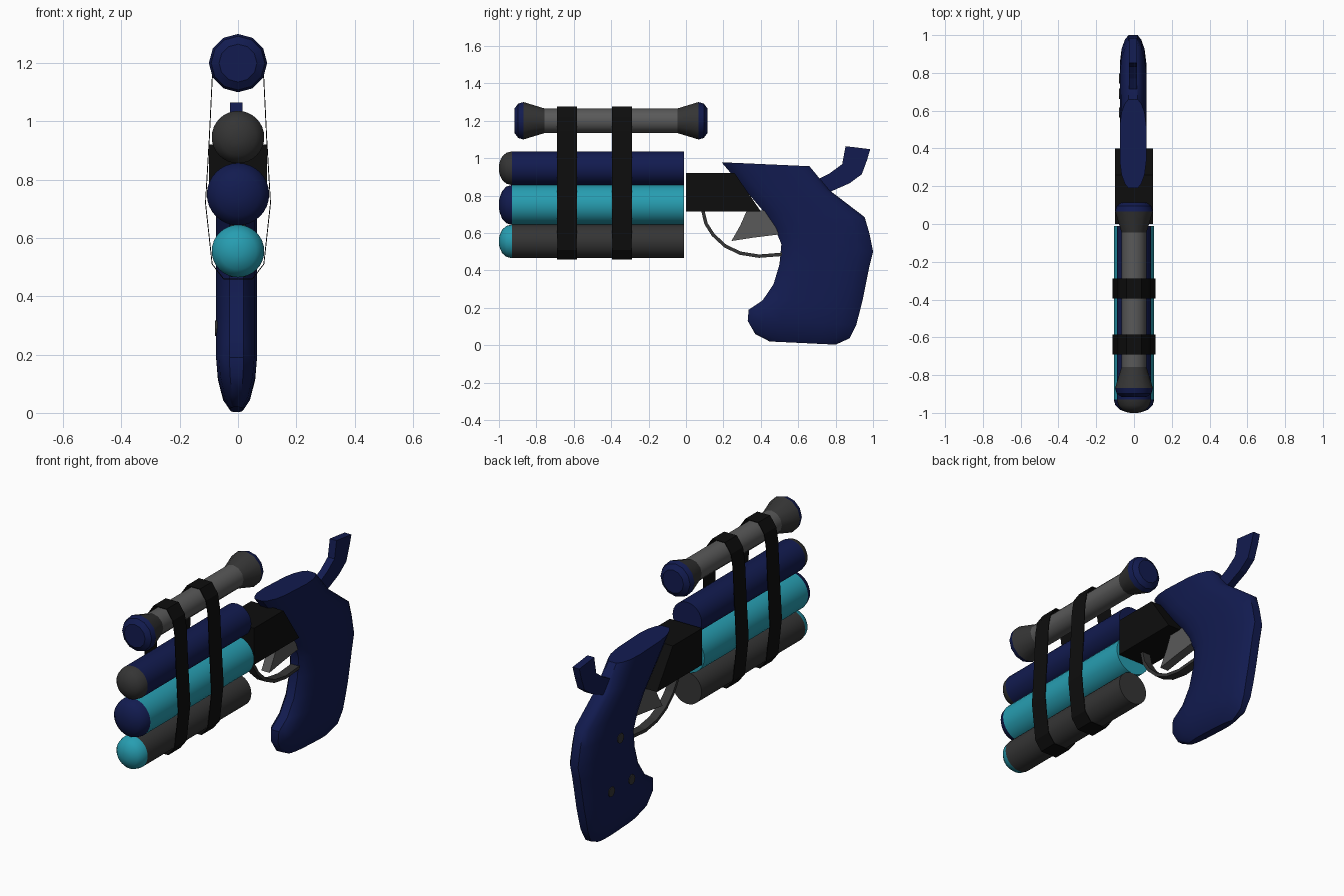
import bpy, bmesh, math

if "Cube" in bpy.data.objects:
    bpy.data.objects.remove(bpy.data.objects["Cube"])


def make_mat(name, col):
    m = bpy.data.materials.new(name)
    m.diffuse_color = (*col, 1)
    m.use_nodes = True
    m.node_tree.nodes["Principled BSDF"].inputs["Base Color"].default_value = m.diffuse_color
    return m


navy = make_mat("navy", (0.006, 0.011, 0.08))
teal = make_mat("teal", (0.02, 0.34, 0.44))
dark = make_mat("dark_grey", (0.035, 0.035, 0.035))
mid = make_mat("mid_grey", (0.1, 0.1, 0.1))
black = make_mat("black", (0.004, 0.004, 0.004))


def finish(name, bm, mat, smooth=None):
    bmesh.ops.recalc_face_normals(bm, faces=bm.faces)
    me = bpy.data.meshes.new(name)
    bm.to_mesh(me)
    bm.free()
    ob = bpy.data.objects.new(name, me)
    bpy.context.collection.objects.link(ob)
    me.materials.append(mat)
    if smooth:
        bpy.ops.object.select_all(action='DESELECT')
        ob.select_set(True)
        bpy.context.view_layer.objects.active = ob
        bpy.ops.object.shade_smooth_by_angle(angle=math.radians(smooth))
    return ob


def loft(name, rings, mat, smooth=None, caps=True):
    """Skin a list of closed point rings."""
    bm = bmesh.new()
    vs = [[bm.verts.new(p) for p in ring] for ring in rings]
    n = len(vs[0])
    for a, b in zip(vs, vs[1:]):
        for i in range(n):
            j = (i + 1) % n
            bm.faces.new((a[i], a[j], b[j], b[i]))
    if caps:
        bm.faces.new(vs[0])
        bm.faces.new(vs[-1])
    return finish(name, bm, mat, smooth)


def lathe(name, z, prof, segs, mat):
    """Revolve (y, radius) pairs about an axis along y at height z."""
    ang = [2 * math.pi * i / segs for i in range(segs)]
    return loft(name, [[(r * math.cos(a), y, z + r * math.sin(a)) for a in ang]
                       for y, r in prof], mat, 35)


def plate(name, pts, half, mat, x=0.0):
    """Extrude a (y, z) outline across x."""
    return loft(name, [[(x + s * half, y, z) for y, z in pts] for s in (-1, 1)], mat)


# Three stacked barrels with contrasting domed tips
for name, z, r, body, tip in (("top", 0.946, 0.09, navy, dark),
                              ("middle", 0.75, 0.107, teal, navy),
                              ("bottom", 0.555, 0.09, dark, teal)):
    lathe(name + "_barrel", z, [(-0.93, r), (-0.01, r)], 32, body)
    lathe(name + "_barrel_tip", z, [(-0.93, r), (-0.96, r * 0.92), (-0.983, r * 0.7),
                                    (-0.995, r * 0.4), (-1.0, r * 0.2)], 32, tip)

# Scope: tube, flared ends, lenses
lathe("scope_tube", 1.2, [(-0.757, 0.066), (-0.045, 0.066)], 12, mid)
for name, c, s in (("front", -0.757, -1), ("rear", -0.045, 1)):
    lathe(name + "_scope_flare", 1.2, [(c, 0.066), (c + s * 0.112, 0.1)], 12, dark)
    lathe(name + "_scope_lens", 1.2, [(c + s * 0.112, 0.1), (c + s * 0.14, 0.092),
                                      (c + s * 0.16, 0.065)], 12, navy)

# Two thin straps around scope and barrels
half = [(0.04, 1.275), (0.078, 1.22), (0.09, 1.146), (0.1, 0.94),
        (0.113, 0.72), (0.09, 0.51), (0.05, 0.458)]
loop = half + [(-x, z) for x, z in reversed(half)]
for name, y in (("front", -0.637), ("rear", -0.342)):
    ob = loft(name + "_strap", [[(x, y + d, z) for x, z in loop] for d in (-0.053, 0.053)],
              black, caps=False)
    mod = ob.modifiers.new("thickness", 'SOLIDIFY')
    mod.thickness = 0.003

# Receiver block with slanted rear end
plate("receiver", [(0, 0.715), (0, 0.92), (0.26, 0.92), (0.4, 0.715)], 0.1, black)

# Grip: rounded sections from the flat top cut down to the butt (front, rear, half width)
sections = [((0.19, 0.978), (0.66, 0.957), 0.07), ((0.30, 0.85), (0.765, 0.83), 0.07),
            ((0.414, 0.716), (0.955, 0.685), 0.07), ((0.473, 0.63), (0.98, 0.6), 0.07),
            ((0.51, 0.54), (1.0, 0.5), 0.07), ((0.5, 0.433), (0.98, 0.42), 0.07),
            ((0.468, 0.326), (0.96, 0.32), 0.07), ((0.41, 0.24), (0.945, 0.245), 0.07),
            ((0.335, 0.19), (0.93, 0.185), 0.07), ((0.33, 0.13), (0.91, 0.107), 0.064),
            ((0.37, 0.06), (0.875, 0.037), 0.046), ((0.447, 0.02), (0.8, 0.003), 0.022)]
side = [(0, 0.35), (0.05, 0.62), (0.15, 0.87), (0.3, 1), (0.7, 1), (0.85, 0.87),
        (0.95, 0.62), (1, 0.35)]
ring = side + [(t, -w) for t, w in reversed(side)]
loft("grip", [[(-0.005 + w * h, f[0] + t * (r[0] - f[0]), f[1] + t * (r[1] - f[1]))
               for t, w in ring] for f, r, h in sections], navy, 40)

# Screws on the left side of the grip
for i, (y, z) in enumerate(((0.69, 0.56), (0.59, 0.29), (0.77, 0.29))):
    pts = [(y + 0.027 * math.cos(a * math.pi / 6), z + 0.027 * math.sin(a * math.pi / 6))
           for a in range(12)]
    plate("grip_screw_%d" % (i + 1), pts, 0.006, dark, -0.073)

# Hammer
plate("hammer", [(0.66, 0.86), (0.70, 0.885), (0.77, 0.92), (0.835, 0.968), (0.853, 1.064),
                 (0.985, 1.048), (0.968, 0.99), (0.94, 0.914), (0.875, 0.866),
                 (0.777, 0.823), (0.70, 0.80)], 0.021, navy, -0.006)

# Trigger
plate("trigger", [(0.325, 0.72), (0.29, 0.64), (0.243, 0.557), (0.36, 0.575),
                  (0.52, 0.595), (0.48, 0.72)], 0.025, mid)

# Trigger guard: swept strip
path = [(0.09, 0.72), (0.107, 0.65), (0.145, 0.59), (0.21, 0.53), (0.29, 0.492),
        (0.39, 0.476), (0.53, 0.487)]
rings = []
for i, (y, z) in enumerate(path):
    a, b = path[max(i - 1, 0)], path[min(i + 1, len(path) - 1)]
    L = math.hypot(b[0] - a[0], b[1] - a[1])
    ny, nz = -(b[1] - a[1]) / L * 0.009, (b[0] - a[0]) / L * 0.009
    rings.append([(sx * 0.025, y + s * ny, z + s * nz)
                  for sx, s in ((-1, -1), (1, -1), (1, 1), (-1, 1))])
loft("trigger_guard", rings, dark)
